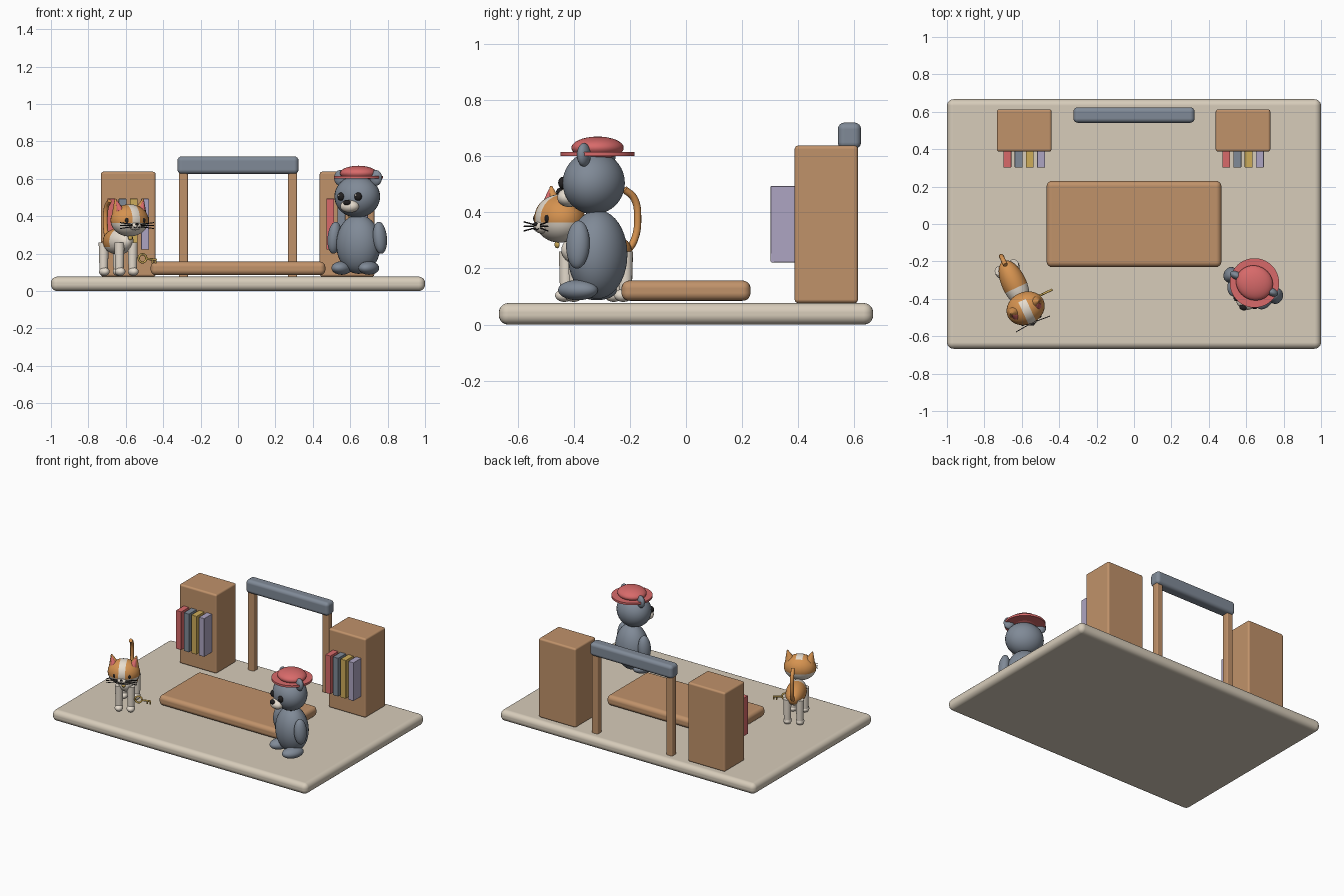
import bpy, bmesh, math
from mathutils import Matrix, Vector, Euler

if "Cube" in bpy.data.objects:
    bpy.data.objects.remove(bpy.data.objects["Cube"])


def material(name, rgb):
    m = bpy.data.materials.new(name)
    m.use_nodes = True
    lin = [(c / 255 / 12.92) if c < 11 else ((c / 255 + 0.055) / 1.055) ** 2.4 for c in rgb]
    m.diffuse_color = (*lin, 1)
    node = next(n for n in m.node_tree.nodes if n.type == "BSDF_PRINCIPLED")
    node.inputs["Base Color"].default_value = (*lin, 1)
    return m


STONE = material("pale stone", (215, 204, 186))
WOOD = material("warm wood", (192, 146, 106))
SLATE = material("slate blue", (128, 138, 151))
RED = material("coral red", (216, 106, 106))
GOLD = material("gold", (206, 172, 90))
LILAC = material("lilac", (174, 165, 194))
ORANGE = material("ginger", (214, 147, 80))
CREAM = material("cream", (230, 220, 206))
BLACK = material("soft black", (34, 32, 33))

frame = Matrix()  # placement of the figure being built


def finish(name, bm, mats, smooth=True):
    for f in bm.faces:
        f.smooth = smooth
    me = bpy.data.meshes.new(name)
    bm.to_mesh(me)
    bm.free()
    for m in mats:
        me.materials.append(m)
    ob = bpy.data.objects.new(name, me)
    bpy.context.collection.objects.link(ob)
    ob.matrix_world = frame.copy()
    return ob


def box(name, x, y, z, mat, bevel=0.01, segments=4):
    """Rounded box given by its (min, max) spans."""
    bm = bmesh.new()
    size = [b - a for a, b in (x, y, z)]
    mid = [(a + b) / 2 for a, b in (x, y, z)]
    bmesh.ops.create_cube(bm, size=1, matrix=Matrix.Translation(mid) @ Matrix.Diagonal((*size, 1)))
    ob = finish(name, bm, [mat])
    mod = ob.modifiers.new("rounding", "BEVEL")
    mod.width, mod.segments, mod.harden_normals = bevel, segments, True
    return ob


def ball(name, at, radii, mat, rot=(0, 0, 0), cuts=(), rule=None, second=None):
    """Ellipsoid; optional clean cuts and a rule choosing faces of a second colour."""
    bm = bmesh.new()
    bmesh.ops.create_uvsphere(bm, u_segments=32, v_segments=20, radius=1)
    bm.transform(Matrix.Translation(at) @ Euler(rot).to_matrix().to_4x4() @ Matrix.Diagonal((*radii, 1)))
    for co, no in cuts:
        geom = bm.verts[:] + bm.edges[:] + bm.faces[:]
        bmesh.ops.bisect_plane(bm, geom=geom, plane_co=co, plane_no=no)
    if rule:
        for f in bm.faces:
            f.material_index = int(rule(f.calc_center_median()))
    return finish(name, bm, [mat, second] if second else [mat])


def rod(name, a, b, r, mat, r2=None, sides=16):
    """Cylinder or cone from a to b."""
    a, b = Vector(a), Vector(b)
    turn = (b - a).to_track_quat("Z", "Y").to_matrix().to_4x4()
    bm = bmesh.new()
    bmesh.ops.create_cone(bm, cap_ends=True, segments=sides, radius1=r,
                          radius2=r if r2 is None else r2, depth=(b - a).length,
                          matrix=Matrix.Translation((a + b) / 2) @ turn)
    ob = finish(name, bm, [mat])
    for p in ob.data.polygons:
        p.use_smooth = len(p.vertices) <= 4
    return ob


def tube(name, points, r, mat, cyclic=False):
    cu = bpy.data.curves.new(name, "CURVE")
    cu.dimensions = "3D"
    cu.bevel_depth, cu.bevel_resolution, cu.use_fill_caps = r, 3, True
    sp = cu.splines.new("BEZIER")
    sp.bezier_points.add(len(points) - 1)
    for p, co in zip(sp.bezier_points, points):
        p.co = co
        p.handle_left_type = p.handle_right_type = "AUTO"
    sp.use_cyclic_u = cyclic
    cu.materials.append(mat)
    ob = bpy.data.objects.new(name, cu)
    bpy.context.collection.objects.link(ob)
    ob.matrix_world = frame.copy()


# Floor and low table
box("floor", (-1, 1), (-0.667, 0.667), (0, 0.077), STONE, 0.034, 5)
box("low_table", (-0.467, 0.467), (-0.23, 0.23), (0.085, 0.157), WOOD, 0.028, 5)

# Bookshelves with four books each
for side, cx in (("right", -0.587), ("left", 0.583)):
    box(f"{side}_bookshelf", (cx - 0.146, cx + 0.146), (0.387, 0.613), (0.077, 0.638), WOOD, 0.013)
    for i, mat in enumerate((RED, SLATE, GOLD, LILAC)):
        bx = cx - 0.09 + i * 0.06
        box(f"{side}_book_{i + 1}", (bx - 0.021, bx + 0.021), (0.302, 0.395), (0.222, 0.494), mat, 0.002, 1)

# Frame at the back: two posts and a rounded crossbar
for side, px in (("right", -0.292), ("left", 0.292)):
    box(f"{side}_post", (px - 0.024, px + 0.024), (0.559, 0.607), (0.07, 0.64), WOOD, 0.008)
box("crossbar", (-0.324, 0.324), (0.541, 0.624), (0.626, 0.72), SLATE, 0.024)

# Bear
frame = Matrix.Translation((0.644, -0.315, 0)) @ Matrix.Rotation(math.radians(-25), 4, "Z")
ball("bear_body", (0, 0, 0.25), (0.122, 0.103, 0.158), SLATE)
ball("bear_head", (0, -0.015, 0.505), (0.125, 0.108, 0.112), SLATE)
ball("bear_muzzle", (0, -0.112, 0.453), (0.052, 0.04, 0.034), CREAM)
ball("bear_nose", (0, -0.145, 0.473), (0.021, 0.015, 0.015), BLACK)
for side, s in (("right", -1), ("left", 1)):
    ball(f"bear_{side}_eye", (s * 0.05, -0.112, 0.505), (0.021, 0.017, 0.022), BLACK)
    ball(f"bear_{side}_eye_glint", (s * 0.05 - 0.006, -0.127, 0.512), (0.005, 0.004, 0.005), CREAM)
    ball(f"bear_{side}_ear", (s * 0.105, -0.005, 0.605), (0.035, 0.022, 0.042), SLATE)
    ball(f"bear_{side}_arm", (s * 0.134, -0.015, 0.285), (0.036, 0.043, 0.086), SLATE, (0, s * -0.1, 0))
    ball(f"bear_{side}_foot", (s * 0.08, -0.04, 0.123), (0.05, 0.075, 0.036), SLATE)
rod("hat_brim", (0, 0, 0.601), (0, 0, 0.615), 0.132, RED, sides=48)
ball("hat_crown", (0, 0, 0.63), (0.1, 0.092, 0.04), RED)

# Cat body: cream chest and belly, ginger back
frame = Matrix.Translation((-0.645, -0.31, 0)) @ Matrix.Rotation(math.radians(25), 4, "Z")
X, Y, Z = Vector((1, 0, 0)), Vector((0, 1, 0)), Vector((0, 0, 1))
ball("cat_body", (0, -0.01, 0.265), (0.066, 0.135, 0.07), ORANGE,
     cuts=[((0, -0.035, 0), Y), ((0, 0, 0.235), Z)],
     rule=lambda c: c.y < -0.035 or c.z < 0.235, second=CREAM)

# Cat head: cream lower face and blaze
HEAD = Vector((0, -0.155, 0.378))
ball("cat_head", HEAD, (0.105, 0.087, 0.086), ORANGE,
     cuts=[((0, 0, 0.363), Z), ((-0.022, 0, 0), X), ((0.022, 0, 0), X), ((0, -0.11, 0), Y)],
     rule=lambda c: c.z < 0.363 or (abs(c.x) < 0.022 and c.y < -0.11), second=CREAM)
ball("cat_muzzle", (0, -0.228, 0.347), (0.036, 0.022, 0.022), CREAM)
ball("cat_nose", (0, -0.25, 0.358), (0.009, 0.007, 0.007), BLACK)
for side, s in (("right", -1), ("left", 1)):
    ball(f"cat_{side}_eye", (s * 0.047, -0.226, 0.378), (0.013, 0.009, 0.015), BLACK)
    tube(f"cat_{side}_mouth", [(0, -0.251, 0.345), (s * 0.009, -0.25, 0.338), (s * 0.019, -0.246, 0.343)], 0.002, BLACK)
    rod(f"cat_{side}_ear", (s * 0.063, -0.15, 0.42), (s * 0.082, -0.15, 0.493), 0.036, ORANGE, 0.004)
    rod(f"cat_{side}_inner_ear", (s * 0.064, -0.169, 0.43), (s * 0.08, -0.157, 0.482), 0.022, RED, 0.003)
    for i in (-1, 0, 1):
        rod(f"cat_{side}_whisker_{i + 2}", (s * 0.025, -0.242, 0.35 + i * 0.006),
            (s * 0.1, -0.248, 0.35 + i * 0.016), 0.0025, BLACK, sides=6)
    for end, lx, ly in (("front", 0.039, -0.11), ("back", 0.041, 0.085)):
        rod(f"cat_{end}_{side}_leg", (s * lx, ly, 0.09), (s * lx, ly, 0.26), 0.022, CREAM, 0.027)
        ball(f"cat_{end}_{side}_paw", (s * lx, ly - 0.008, 0.104), (0.027, 0.034, 0.023), CREAM)

# Cat tail and collar tag
tube("cat_tail", [(0, 0.1, 0.25), (0, 0.138, 0.3), (0, 0.152, 0.38), (0, 0.138, 0.45), (0, 0.1, 0.482)], 0.013, ORANGE)
ball("collar_tag", (0, -0.165, 0.285), (0.013, 0.008, 0.013), GOLD)

# Key hanging beside the cat
ring = [(0.09 + 0.022 * math.cos(a), -0.125, 0.175 + 0.022 * math.sin(a))
        for a in (i * math.pi / 4 for i in range(8))]
tube("key_ring", ring, 0.006, GOLD, cyclic=True)
rod("key_shaft", (0.11, -0.125, 0.172), (0.172, -0.125, 0.168), 0.006, GOLD)
for i, kx in enumerate((0.148, 0.166)):
    rod(f"key_tooth_{i + 1}", (kx, -0.125, 0.17), (kx, -0.125, 0.148), 0.005, GOLD)
